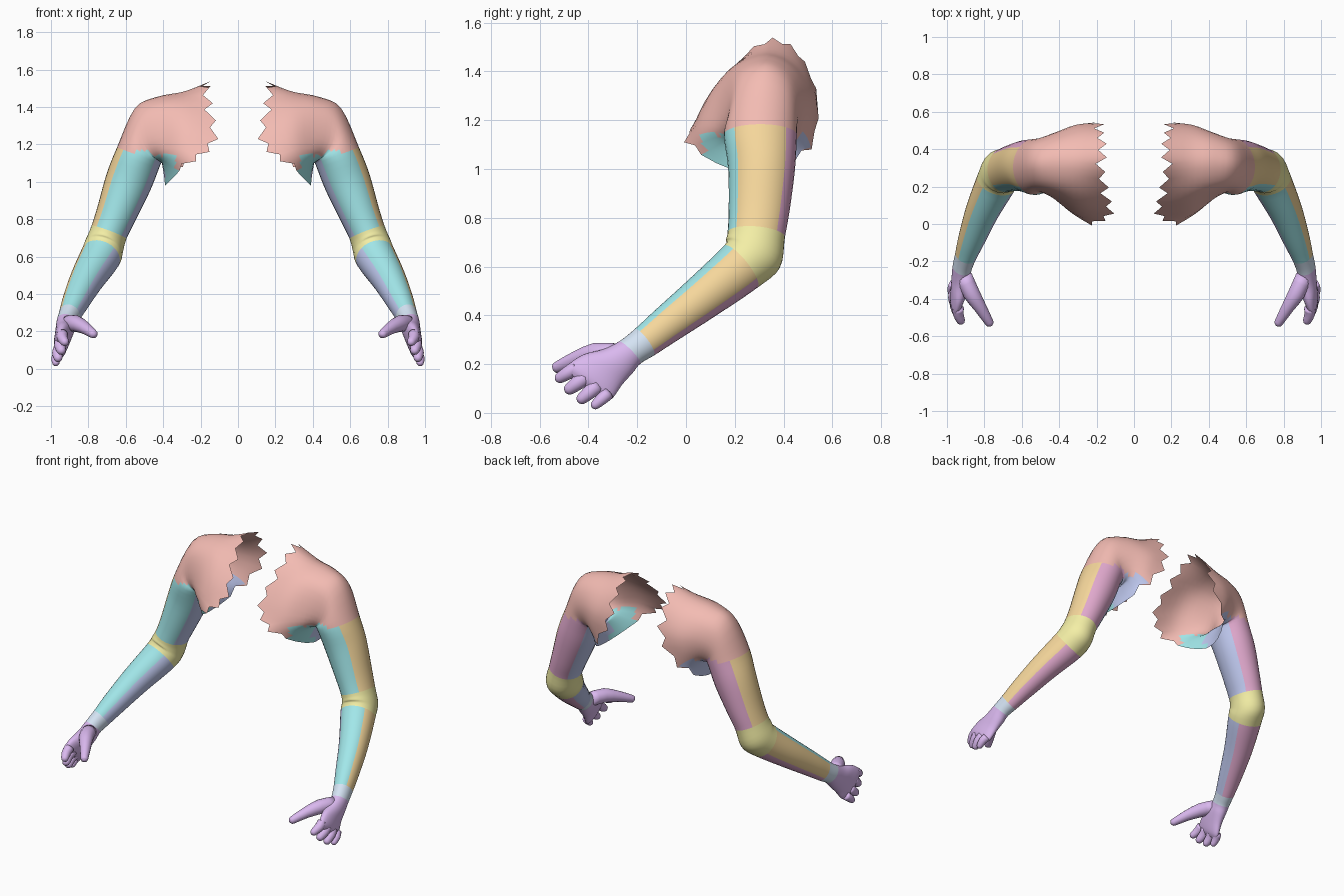
import bpy, random
from math import cos, sin, tau
from mathutils import Vector as V

if "Cube" in bpy.data.objects:
    bpy.data.objects.remove(bpy.data.objects["Cube"])

random.seed(4)
SEG, SUB = 32, 4


def material(name, rgb):
    m = bpy.data.materials.new(name)
    m.diffuse_color = (*rgb, 1)
    m.use_nodes = True
    m.node_tree.nodes["Principled BSDF"].inputs["Base Color"].default_value = m.diffuse_color
    return m


COLOURS = [("red", (.90, .50, .45)), ("orange", (.92, .68, .33)), ("teal", (.36, .80, .82)),
           ("blue", (.52, .58, .86)), ("magenta", (.76, .40, .62)), ("yellow", (.90, .86, .38)),
           ("pale_blue", (.66, .77, .90)), ("purple", (.70, .48, .86))]
MATS = [material(*c) for c in COLOURS]
RED, ORANGE, TEAL, BLUE, MAGENTA, YELLOW, PALE, PURPLE = range(8)


def catmull(p0, p1, p2, p3, t):
    return 0.5 * (2 * p1 + (p2 - p0) * t + (2 * p0 - 5 * p1 + 4 * p2 - p3) * t * t
                  + (3 * p1 - p0 - 3 * p2 + p3) * t ** 3)


def closed_ring(pts):
    """Smooth closed loop through 8 points: top, front, bottom, back and between."""
    p, n = [V(q) for q in pts], len(pts)
    per = SEG // n
    return [catmull(p[i - 1], p[i], p[(i + 1) % n], p[(i + 2) % n], j / per)
            for i in range(n) for j in range(per)]


def oval(c, d, a, b, n=SEG):
    """Oval across direction d: a is outward half width, b is front half width."""
    c, d = V(c), V(d).normalized()
    u = V((1, 0, 0))
    u = (u - d * u.dot(d)).normalized()
    v = d.cross(u)
    return [c + u * a * cos(tau * i / n) + v * b * sin(tau * i / n) for i in range(n)]


def loft(name, rings, paint, sub=SUB, cap_start=False):
    """Skin smoothly over rings; paint(interval, segment, centre) picks the colour."""
    n, last = len(rings[0]), len(rings) - 1
    rows, ks = [], []
    for k in range(last):
        q = [rings[max(k - 1, 0)], rings[k], rings[k + 1], rings[min(k + 2, last)]]
        for s in range(sub):
            rows.append([catmull(q[0][i], q[1][i], q[2][i], q[3][i], s / sub) for i in range(n)])
            ks.append(k)
    rows.append(rings[-1])
    verts = [p for r in rows for p in r]
    faces, cols = [], []
    for r in range(len(rows) - 1):
        for i in range(n):
            j = (i + 1) % n
            f = (r * n + i, r * n + j, (r + 1) * n + j, (r + 1) * n + i)
            faces.append(f)
            cols.append(paint(ks[r], i, sum((verts[x] for x in f), V()) / 4))
    end = (len(rows) - 1) * n
    faces.append(tuple(range(end, end + n)))
    cols.append(PURPLE)
    if cap_start:
        faces.append(tuple(reversed(range(n))))
        cols.append(PURPLE)
    me = bpy.data.meshes.new(name)
    me.from_pydata(verts, [], faces)
    for m in MATS:
        me.materials.append(m)
    for f, c in zip(me.polygons, cols):
        f.use_smooth, f.material_index = True, c
    ob = bpy.data.objects.new(name, me)
    bpy.context.collection.objects.link(ob)
    mir = ob.modifiers.new("Mirror", 'MIRROR')
    mir.use_mirror_merge = False
    return ob


# Shoulder: open torso edge, fanning around the armpit towards the arm
shoulder = [
    [(.18, .32, 1.52), (.15, .16, 1.38), (.15, .04, 1.20), (.28, .02, 1.09),
     (.39, .26, .98), (.34, .48, 1.05), (.21, .54, 1.27), (.18, .46, 1.47)],
    [(.30, .33, 1.48), (.29, .18, 1.41), (.29, .07, 1.25), (.34, .07, 1.11),
     (.395, .27, 1.03), (.36, .47, 1.09), (.31, .53, 1.27), (.30, .46, 1.42)],
    [(.43, .33, 1.455), (.42, .20, 1.40), (.41, .13, 1.24), (.40, .13, 1.13),
     (.405, .29, 1.09), (.40, .45, 1.13), (.42, .49, 1.27), (.43, .44, 1.40)],
    [(.55, .32, 1.395), (.53, .21, 1.34), (.50, .17, 1.20), (.43, .19, 1.12),
     (.405, .30, 1.10), (.43, .42, 1.12), (.50, .46, 1.22), (.54, .42, 1.34)]]
rings = [closed_ring(r) for r in shoulder]

# Torn edge: zigzag everywhere except the smooth armpit flap
for i in range(SEG):
    if not 13 <= i <= 19:
        out = (rings[0][i] - rings[1][i]).normalized()
        rings[0][i] += out * ((.03 if i % 2 else -.02) + random.uniform(-.012, .012))

# Upper arm, elbow, forearm, wrist and palm
down, fore, palm = (.35, 0, -.93), (.28, -.77, -.57), (.1, -.62, -.78)
rings += [oval(*s) for s in [
    ((.53, .305, 1.14), down, .125, .150),
    ((.585, .31, 1.0), down, .125, .137),
    ((.65, .30, .83), down, .108, .125),
    ((.69, .288, .73), (.35, -.08, -.93), .100, .118),
    ((.715, .275, .655), (.32, -.45, -.83), .105, .125),
    ((.735, .225, .60), (.28, -.75, -.60), .108, .110),
    ((.81, .07, .475), fore, .090, .093),
    ((.868, -.08, .36), fore, .072, .077),
    ((.90, -.17, .29), fore, .058, .067),
    ((.918, -.23, .248), (.2, -.7, -.68), .052, .063),
    ((.925, -.28, .212), palm, .050, .078),
    ((.935, -.34, .178), palm, .044, .100),
    ((.95, -.39, .130), palm, .034, .113),
    ((.955, -.41, .108), palm, .014, .095)]]


def paint_arm(k, i, c):
    quarter = (ORANGE, TEAL, BLUE, MAGENTA)[((i + SEG // 8) // (SEG // 4)) % 4]
    if k < 3:
        if c.z < 1.14 and c.x > .33:
            return TEAL if c.y < .24 else BLUE
        return RED
    if k == 3:
        return quarter if c.z < 1.165 else RED
    if k in (7, 8):
        return YELLOW
    return PURPLE if k >= 13 else PALE if k == 12 else quarter


loft("arm", rings, paint_arm)


# Fingers and thumb: tapered tubes with rounded tips
def digit(name, pts, radii):
    p = [V(q) for q in pts]
    d = (p[-1] - p[-2]).normalized()
    r = radii[-1]
    sections = []
    for i, (c, rad) in enumerate(zip(p, radii)):
        t = p[min(i + 1, len(p) - 1)] - p[max(i - 1, 0)]
        sections.append(oval(c, t, rad, rad, 14))
    sections.append(oval(p[-1] + d * r * .7, d, r * .72, r * .72, 14))
    sections.append(oval(p[-1] + d * r, d, r * .2, r * .2, 14))
    loft(name, sections, lambda k, i, c: PURPLE, 2, True)


FINGERS = [("index_finger", (.94, -.45, .185), (.927, -.515, .145), .026),
           ("middle_finger", (.948, -.41, .148), (.945, -.475, .100), .028),
           ("ring_finger", (.955, -.365, .110), (.962, -.425, .060), .027),
           ("little_finger", (.96, -.32, .080), (.974, -.37, .035), .023)]
for name, base, tip, r in FINGERS:
    mid = (V(base) + V(tip)) / 2 + V((.006, 0, 0))
    digit(name, [base, mid, tip], [r * 1.2, r * 1.1, r * .9])

digit("thumb", [(.91, -.28, .24), (.87, -.37, .243), (.82, -.45, .220), (.775, -.525, .188)],
      [.045, .045, .034, .024])
